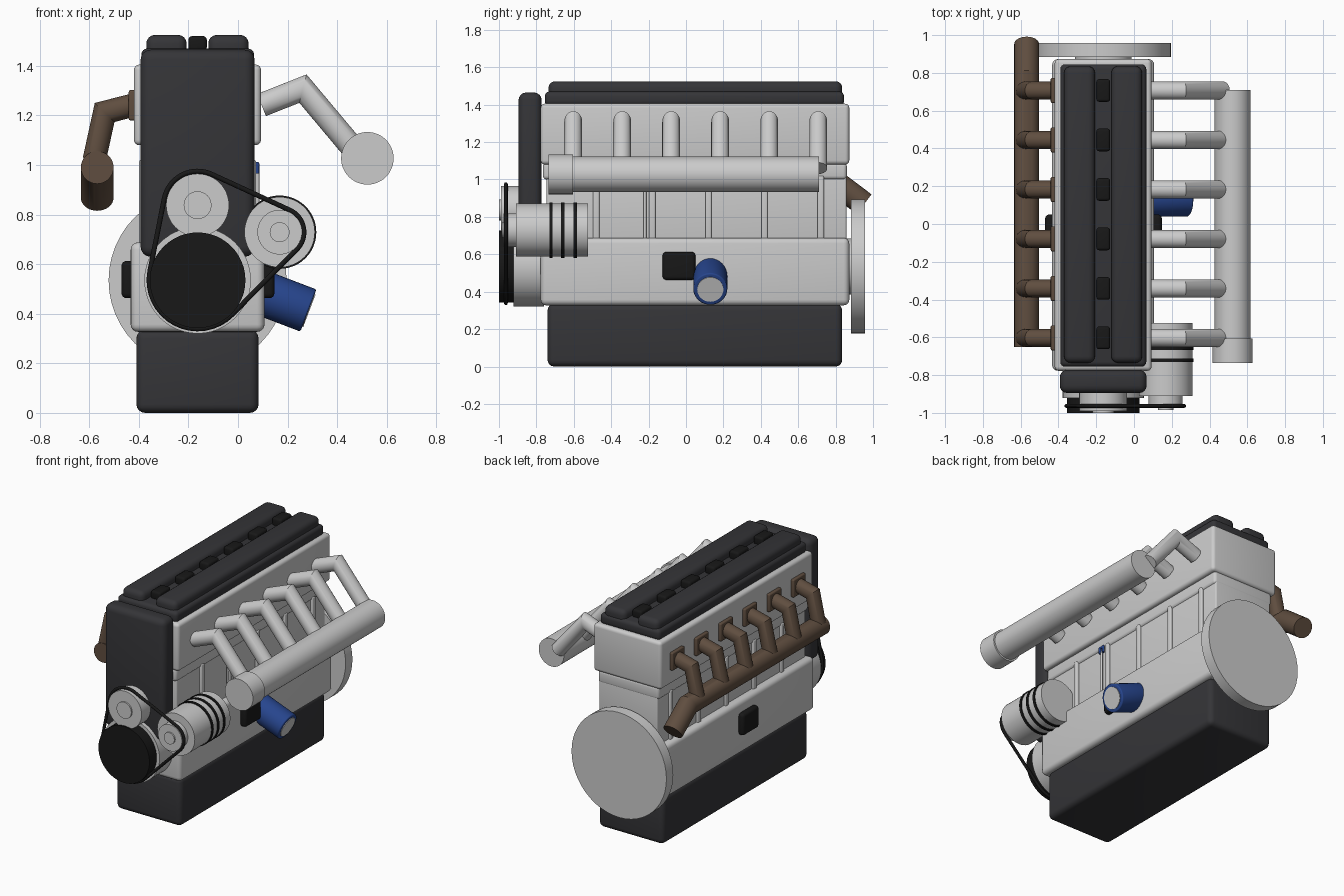
import bpy, bmesh, math
from mathutils import Vector

if "Cube" in bpy.data.objects:
    bpy.data.objects.remove(bpy.data.objects["Cube"])

CX = -0.163          # engine centre line in x
CRANK_Z = 0.535


def material(name, rgb):
    m = bpy.data.materials.new(name)
    m.diffuse_color = (*rgb, 1)
    m.use_nodes = True
    m.node_tree.nodes["Principled BSDF"].inputs["Base Color"].default_value = m.diffuse_color
    return m


DARK = material("dark_plastic", (0.035, 0.035, 0.039))
BLACK = material("black_rubber", (0.009, 0.009, 0.009))
BROWN = material("cast_iron_brown", (0.115, 0.075, 0.05))
BLUE = material("filter_blue", (0.02, 0.06, 0.27))


def finish(name, bm, mat):
    bmesh.ops.recalc_face_normals(bm, faces=bm.faces)
    me = bpy.data.meshes.new(name)
    bm.to_mesh(me)
    bm.free()
    ob = bpy.data.objects.new(name, me)
    bpy.context.collection.objects.link(ob)
    if mat:
        me.materials.append(mat)
    bpy.ops.object.select_all(action='DESELECT')
    ob.select_set(True)
    bpy.context.view_layer.objects.active = ob
    bpy.ops.object.shade_smooth_by_angle(angle=math.radians(35))
    return ob


def box(name, x, y, z, bevel=0.0, mat=None):
    """Rounded box from (min, max) ranges."""
    bm = bmesh.new()
    bmesh.ops.create_cube(bm, size=1)
    for v in bm.verts:
        v.co = [(a + b) / 2 + c * (b - a) for c, (a, b) in zip(v.co, (x, y, z))]
    if bevel:
        bmesh.ops.bevel(bm, geom=bm.edges[:], offset=bevel, segments=4,
                        profile=0.5, affect='EDGES')
    return finish(name, bm, mat)


def tube(name, pts, r, mat=None, closed=False, sides=32, bevel=0.0):
    """Round tube with mitred corners along a planar path; two points give a cylinder."""
    pts = [Vector(p) for p in pts]
    n = len(pts)
    d0 = (pts[1] - pts[0]).normalized()
    b = d0.cross(pts[2] - pts[1]) if n > 2 else d0.orthogonal()
    b.normalize()
    bm = bmesh.new()
    rings = []
    for i, p in enumerate(pts):
        din = (p - pts[i - 1]).normalized() if closed or i else d0
        dout = (pts[(i + 1) % n] - p).normalized() if closed or i < n - 1 else din
        t = (din + dout).normalized()
        side = t.cross(b) / t.dot(din)
        rings.append([bm.verts.new(p + r * (math.cos(a) * side + math.sin(a) * b))
                      for a in (2 * math.pi * k / sides for k in range(sides))])
    for i in range(n if closed else n - 1):
        r0, r1 = rings[i], rings[(i + 1) % n]
        for k in range(sides):
            j = (k + 1) % sides
            bm.faces.new((r0[k], r0[j], r1[j], r1[k]))
    if not closed:
        caps = [bm.faces.new(rings[0]), bm.faces.new(rings[-1])]
        if bevel:
            bmesh.ops.bevel(bm, geom=[e for f in caps for e in f.edges], offset=bevel,
                            segments=4, profile=0.5, affect='EDGES')
    return finish(name, bm, mat)


def disc(name, x, z, y0, y1, r, mat=None, bevel=0.0):
    return tube(name, [(x, y0, z), (x, y1, z)], r, mat, sides=48, bevel=bevel)


# Main castings
box("oil_pan", (-0.41, 0.083), (-0.74, 0.835), (0, 0.335), 0.035, DARK)
box("crankcase", (-0.433, 0.107), (-0.777, 0.873), (0.327, 0.688), 0.03)
box("cylinder_block", (-0.383, 0.057), (-0.745, 0.858), (0.66, 1.03), 0.01)
box("block_deck", (-0.393, 0.067), (-0.765, 0.86), (1.0, 1.09), 0.02)
box("cylinder_head", (-0.42, 0.093), (-0.777, 0.873), (1.08, 1.405), 0.022)
box("timing_cover", (-0.393, 0.067), (-0.895, -0.772), (0.63, 1.465), 0.04, DARK)

# Block ribs and engine mounts on both sides
for side, x in (("left", -0.383), ("right", 0.057)):
    for i in range(5):
        y = -0.48 + 0.3 * i
        box(f"block_rib_{side}_{i + 1}", (x - 0.016, x + 0.016),
            (y - 0.017, y + 0.017), (0.67, 1.02), 0.008)
for side, x in (("left", (-0.47, -0.42)), ("right", (0.09, 0.147))):
    box(f"engine_mount_{side}", x, (-0.125, 0.05), (0.463, 0.613), 0.02, BLACK)

# Valve cover with two cam ridges and a row of ignition coils
box("valve_cover_base", (-0.39, 0.065), (-0.755, 0.845), (1.395, 1.47), 0.025, DARK)
box("cam_ridge_left", (-0.37, -0.207), (-0.735, 0.835), (1.42, 1.525), 0.035, DARK)
box("cam_ridge_right", (-0.12, 0.043), (-0.735, 0.835), (1.42, 1.525), 0.035, DARK)
cylinders = [-0.603 + 0.262 * i for i in range(6)]
for i, y in enumerate(cylinders):
    box(f"ignition_coil_{i + 1}", (CX - 0.037, CX + 0.037), (y - 0.06, y + 0.06),
        (1.46, 1.52), 0.015, BLACK)

# Intake runners, plenum and throttle body
for i, y in enumerate(cylinders):
    tube(f"intake_runner_{i + 1}",
         [(0.095, y, 1.242), (0.262, y, 1.308), (0.47, y, 1.06)], 0.048)
disc("intake_plenum", 0.522, 1.027, -0.62, 0.71, 0.095, bevel=0.045)
disc("throttle_body", 0.522, 1.027, -0.735, -0.605, 0.106)

# Exhaust ports, branches and collector
for i, y in enumerate(cylinders):
    box(f"exhaust_flange_{i + 1}", (-0.441, -0.41), (y - 0.066, y + 0.066),
        (1.18, 1.302), 0.008, BROWN)
    tube(f"exhaust_branch_{i + 1}",
         [(-0.42, y, 1.242), (-0.538, y, 1.212), (-0.58, y, 1.02)], 0.047, BROWN)
tube("exhaust_collector", [(-0.568, -0.652, 0.99), (-0.568, 0.79, 0.99),
                           (-0.568, 0.952, 0.868)], 0.066, BROWN)

# Flywheel and crank housing
disc("flywheel", CX, CRANK_Z, 0.883, 0.957, 0.359)
disc("crankshaft_flange", CX, CRANK_Z, 0.85, 0.89, 0.15)
disc("crank_housing", CX, CRANK_Z, -0.922, -0.76, 0.215)
disc("crank_pulley", CX, CRANK_Z, -1.0, -0.915, 0.193, BLACK, 0.006)

# Water pump
PUMP = (CX, 0.838)
disc("water_pump_pulley", *PUMP, -0.99, -0.885, 0.127)
disc("water_pump_hub", *PUMP, -1.0, -0.98, 0.056)

# Alternator
ALT = (0.168, 0.729)
disc("alternator_body", *ALT, -0.91, -0.525, 0.142)
for i, y in enumerate((-0.722, -0.658, -0.593)):
    disc(f"alternator_ring_{i + 1}", *ALT, y - 0.009, y + 0.009, 0.148, BLACK)
disc("alternator_pulley", *ALT, -0.975, -0.9, 0.09)
disc("alternator_hub", *ALT, -0.985, -0.965, 0.04)

# Drive belt: outer tangents joined by arcs around the three pulleys
wheels = [(CX, CRANK_Z, 0.196), (*ALT, 0.098), (*PUMP, 0.137)]
normals = []
for i, (x, z, r) in enumerate(wheels):
    x2, z2, r2 = wheels[(i + 1) % 3]
    normals.append(math.atan2(z2 - z, x2 - x)
                   - math.acos((r - r2) / math.hypot(x2 - x, z2 - z)))
path = []
for i, (x, z, r) in enumerate(wheels):
    start = normals[i - 1]
    sweep = (normals[i] - start) % (2 * math.pi)
    for k in range(17):
        a = start + sweep * k / 16
        path.append((x + r * math.cos(a), -0.963, z + r * math.sin(a)))
tube("drive_belt", path, 0.01, BLACK, closed=True, sides=12)

# Oil filter, tilted down from the right side
axis = Vector((0.934, 0, -0.356))
end = Vector((0.284, 0.13, 0.413))
tube("oil_filter", [end - axis * 0.24, end], 0.091, BLUE, bevel=0.008)
tube("oil_filter_cap", [end - axis * 0.02, end + axis * 0.004], 0.07)

# Dipstick
tube("dipstick_tube", [(0.078, -0.22, 0.66), (0.078, -0.22, 0.97)], 0.008, sides=12)
tube("dipstick_handle", [(0.078, -0.235, 0.965), (0.078, -0.235, 1.005),
                         (0.078, -0.205, 1.005), (0.078, -0.205, 0.965)], 0.008, BLUE, sides=12)
